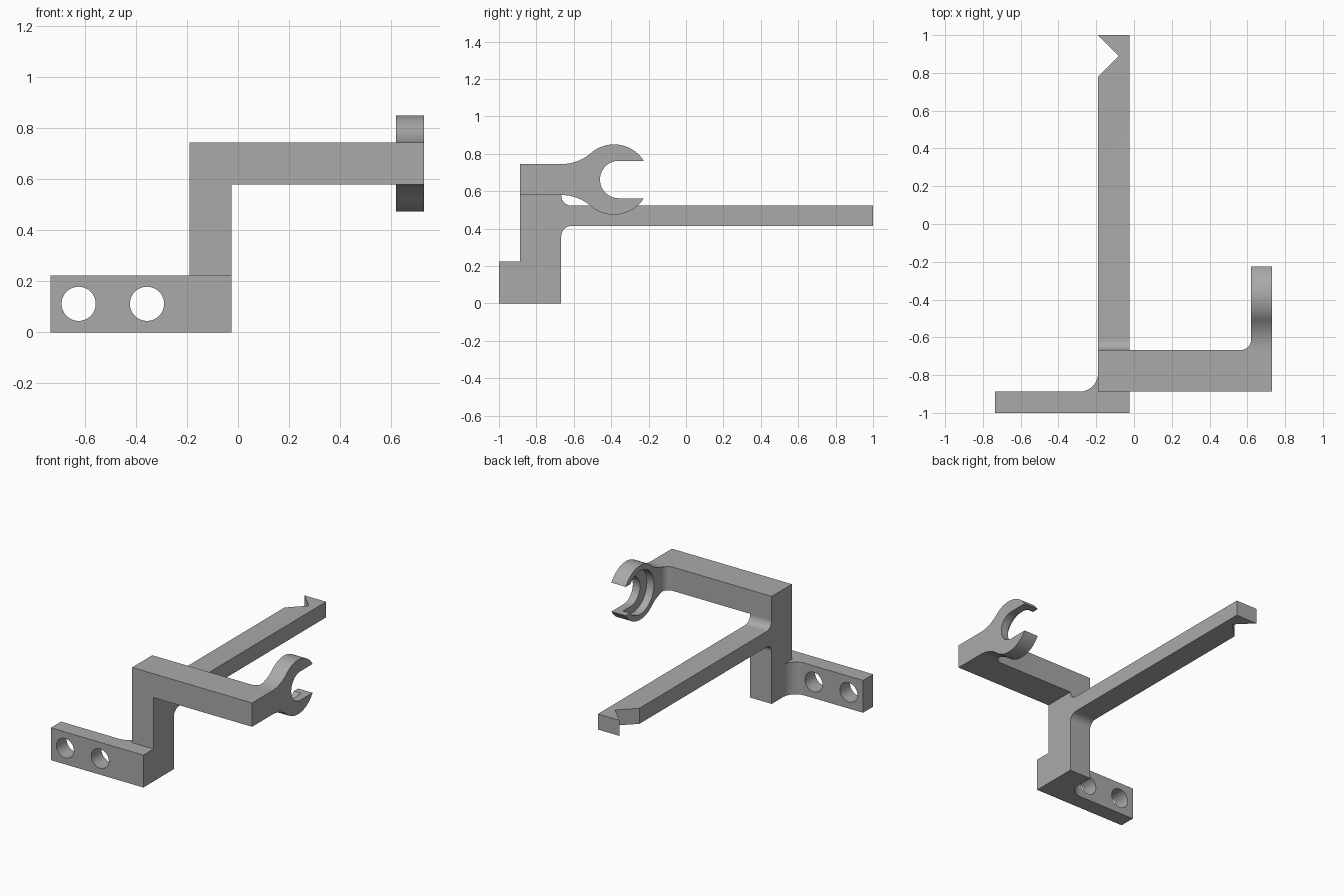
import bpy
import bmesh
from math import cos, sin, pi, radians, atan2, sqrt
from mathutils import Vector

cube = bpy.data.objects.get("Cube")
if cube:
    bpy.data.objects.remove(cube, do_unlink=True)

grey = bpy.data.materials.new("plain grey")
grey.use_nodes = True
GREY = (0.4, 0.4, 0.4, 1)
grey.diffuse_color = GREY
grey.node_tree.nodes["Principled BSDF"].inputs["Base Color"].default_value = GREY


def arc(cx, cy, r, a0, a1, n=12):
    """Points along an arc, angles in degrees."""
    steps = [radians(a0 + (a1 - a0) * i / n) for i in range(n + 1)]
    return [(cx + r * cos(a), cy + r * sin(a)) for a in steps]


def prism(name, profile, axis, lo, hi):
    """Extrude a 2D profile along x (yz), y (xz) or z (xy)."""
    place = {"x": lambda u, v, w: (w, u, v),
             "y": lambda u, v, w: (u, w, v),
             "z": lambda u, v, w: (u, v, w)}[axis]
    bm = bmesh.new()
    face = bm.faces.new([bm.verts.new(place(u, v, lo)) for u, v in profile])
    ext = bmesh.ops.extrude_face_region(bm, geom=[face])
    top = [g for g in ext["geom"] if isinstance(g, bmesh.types.BMVert)]
    bmesh.ops.translate(bm, verts=top, vec=Vector(place(0, 0, hi - lo)))
    bmesh.ops.recalc_face_normals(bm, faces=bm.faces)
    mesh = bpy.data.meshes.new(name)
    bm.to_mesh(mesh)
    bm.free()
    mesh.materials.append(grey)
    obj = bpy.data.objects.new(name, mesh)
    bpy.context.collection.objects.link(obj)
    return obj


def cut(obj, cutter):
    """Subtract the cutter and discard it."""
    mod = obj.modifiers.new("cut", "BOOLEAN")
    mod.operation = "DIFFERENCE"
    mod.solver = "EXACT"
    mod.object = cutter
    bpy.context.view_layer.objects.active = obj
    bpy.ops.object.modifier_apply(modifier=mod.name)
    bpy.data.objects.remove(cutter, do_unlink=True)


# Shared dimensions
LEFT, RIGHT = -0.19, -0.025          # post and bar sides
FRONT, BACK = -0.888, -0.667         # post and arm depth
FOOT_TOP, ARM_LO, ARM_HI = 0.224, 0.58, 0.745
TIP, HOOK_IN = 0.73, 0.62            # hook sides

# Mounting foot: filleted L-shaped plan with two drilled holes
foot = prism("mounting_foot",
             [(-0.735, -1), (RIGHT, -1), (RIGHT, BACK), (LEFT, BACK)]
             + arc(LEFT - 0.1, FRONT + 0.1, 0.1, 0, -90)
             + [(-0.735, FRONT)], "z", 0, FOOT_TOP)
for x in (-0.625, -0.357):
    cut(foot, prism("hole_cutter", arc(x, 0.112, 0.067, 0, 354, 59), "y", -1.1, -0.8))

# Upright post
post = prism("post", [(LEFT, FRONT), (RIGHT, FRONT), (RIGHT, BACK), (LEFT, BACK)],
             "z", FOOT_TOP, ARM_LO)

# Cross arm with a fillet running into the hook
arm = prism("cross_arm",
            [(LEFT, FRONT), (TIP, FRONT), (TIP, BACK), (HOOK_IN, BACK)]
            + arc(HOOK_IN - 0.055, BACK + 0.055, 0.055, 0, -90)
            + [(LEFT, BACK)], "z", ARM_LO, ARM_HI)

# Long bar flaring into the post, with a V notch near its end
LO, HI, R = 0.415, 0.523, 0.055
bar = prism("long_bar",
            arc(BACK + R, HI + R, R, 180, 270) + [(1, HI), (1, LO)]
            + arc(BACK + R, LO - R, R, 90, 180), "x", LEFT, RIGHT)
cut(bar, prism("notch_cutter",
               [(LEFT - 0.05, 1.05), (-0.08, 0.89), (LEFT - 0.05, 0.73)], "z", 0.3, 0.7))

# Open hook: round head blended into the neck, slot open to the back
CY, CZ, HEAD, SLOT, END = -0.385, 0.6625, 0.188, 0.1, -0.225
dy, dz = CY - BACK, ARM_HI - CZ
blend = (dy * dy + dz * dz - HEAD * HEAD) / (2 * (HEAD - dz))
tangent = atan2(dz + blend, dy) * 180 / pi
lip = atan2(SLOT, sqrt(HEAD ** 2 - SLOT ** 2)) * 180 / pi
upper = (arc(BACK, ARM_HI + blend, blend, -90, -tangent)
         + arc(CY, CZ, HEAD, 180 - tangent, lip, 32)[1:])
lower = [(y, 2 * CZ - z) for y, z in reversed(upper)]
slot = arc(-0.36, CZ, SLOT, 90, 270, 32)
hook = prism("hook", upper + slot + lower, "x", HOOK_IN, TIP)
# Round recess in the inner side of the hook
cut(hook, prism("recess_cutter", arc(CY, CZ, 0.15, 0, 355, 71), "x", 0.5, 0.675))

# Smooth the curves, keep the corners crisp
for obj in (foot, post, arm, bar, hook):
    bpy.ops.object.select_all(action="DESELECT")
    obj.select_set(True)
    bpy.context.view_layer.objects.active = obj
    bpy.ops.object.shade_smooth_by_angle(angle=radians(30))
